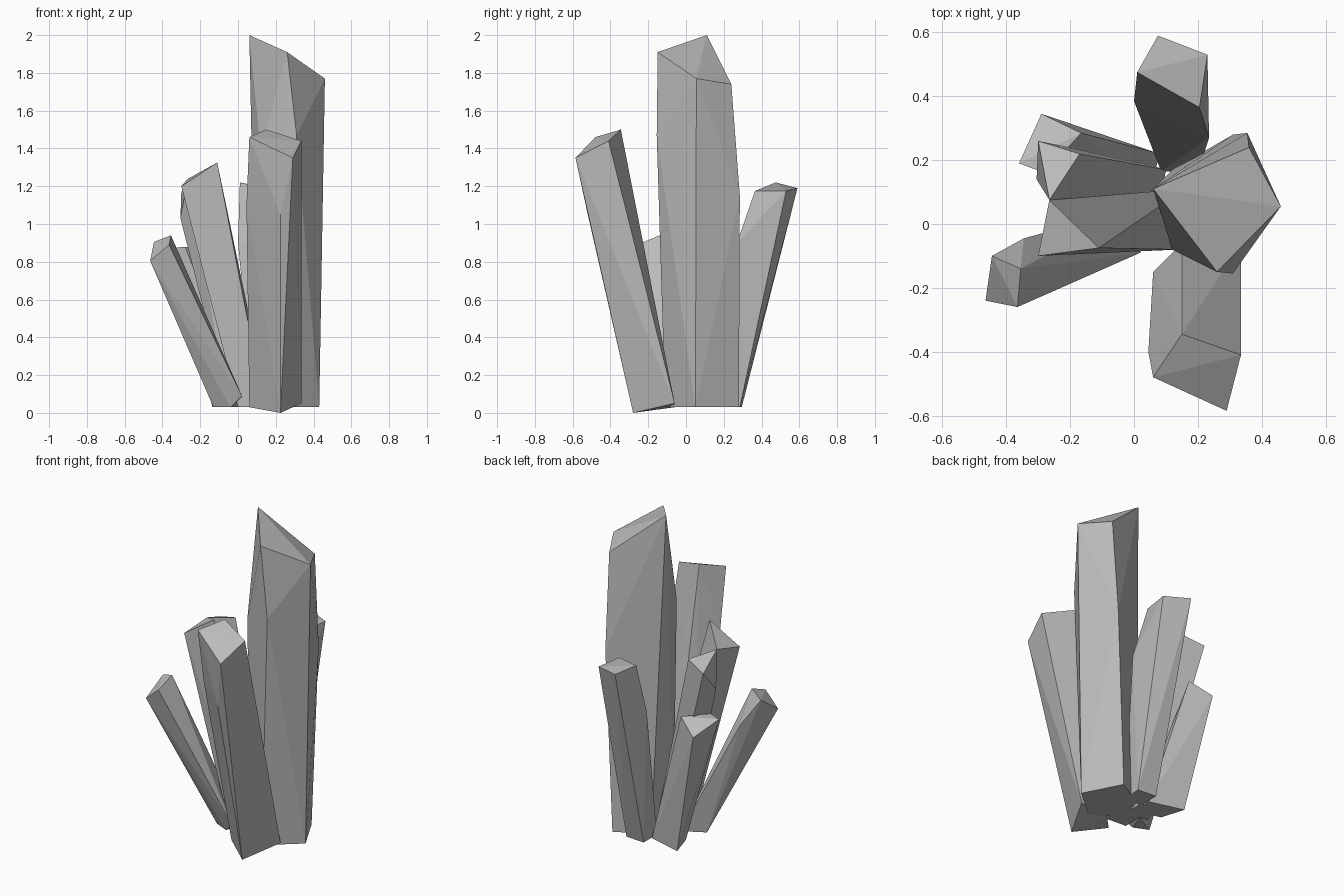
import bpy, bmesh
from math import radians

# Remove the default object
default_cube = bpy.data.objects.get("Cube")
if default_cube:
    bpy.data.objects.remove(default_cube, do_unlink=True)


def make_material(name, grey):
    """One plain grey material."""
    material = bpy.data.materials.new(name)
    material.use_nodes = True
    colour = (grey, grey, grey, 1)
    material.diffuse_color = colour
    material.node_tree.nodes["Principled BSDF"].inputs["Base Color"].default_value = colour
    return material


crystal_grey = make_material("crystal grey", .5)


def crystal(name, tip, base, shoulder=(), base_height=.03):
    """Flat-faced shard: a slanted tip, a flat base and an optional shoulder, wrapped in a hull."""
    mesh = bpy.data.meshes.new(name)
    shard = bpy.data.objects.new(name, mesh)
    bpy.context.scene.collection.objects.link(shard)
    bm = bmesh.new()
    footprint = [(x, y, base_height) for x, y in base]
    for corner in [*tip, *shoulder, *footprint]:
        bm.verts.new(corner)
    hull = bmesh.ops.convex_hull(bm, input=list(bm.verts))
    loose = [v for v in bm.verts if not v.link_faces]
    bmesh.ops.delete(bm, geom=loose, context="VERTS")
    bmesh.ops.dissolve_limit(bm, angle_limit=radians(1),
                             verts=list(bm.verts), edges=list(bm.edges))
    bmesh.ops.recalc_face_normals(bm, faces=list(bm.faces))
    bm.to_mesh(mesh)
    bm.free()
    mesh.materials.append(crystal_grey)
    return shard


# Tallest upright shard
crystal("main_crystal",
        tip=[(.06, .11, 2), (.26, -.15, 1.91), (.46, .055, 1.77), (.36, .24, 1.74)],
        shoulder=[(.31, -.155, 1.47), (.12, -.08, 1.39), (.355, .285, 1.15)],
        base=[(.43, .05), (.31, .28), (.12, .17), (.1, -.02), (.24, -.11)])

# Shard leaning to the front
crystal("front_crystal",
        tip=[(.06, -.48, 1.46), (.29, -.585, 1.35), (.335, -.41, 1.44), (.15, -.345, 1.5)],
        shoulder=[(.045, -.4, 1.1), (.225, -.52, 1.05),
                  (.225, -.28, 0), (.335, -.06, .05)],
        base=[(.06, -.15), (.15, -.06)])

# Shard leaning to the back
crystal("back_crystal",
        tip=[(.01, .475, 1.22), (.075, .59, 1.19), (.23, .53, 1.175), (.205, .365, 1.175)],
        shoulder=[(0, .385, .9), (.235, .27, .9)],
        base=[(.085, .295), (.21, .285), (.2, .16), (.085, .165)])

# Small shard leaning out to the right side
crystal("low_right_crystal",
        tip=[(-.465, -.24, .805), (-.365, -.26, .89), (-.355, -.14, .94), (-.445, -.1, .905)],
        shoulder=[(-.345, -.045, .75), (.02, -.09, .09)],
        base=[(-.13, -.02), (0, .05), (-.04, -.06)])

# Middle shard beside the tallest one
crystal("middle_crystal",
        tip=[(-.11, -.075, 1.325), (-.3, -.1, 1.2), (-.265, .075, 1.24)],
        base=[(.14, -.08), (0, -.07), (.01, .1), (.16, .11)])

# Shard behind the middle one
crystal("rear_middle_crystal",
        tip=[(-.265, .075, 1.24), (-.17, .22, 1.21), (-.3, .26, 1.167), (-.305, .14, 1.03)],
        base=[(.1, .17), (0, .2), (-.05, .06), (.08, .04)])

# Shortest shard at the back right
crystal("low_back_crystal",
        tip=[(-.29, .345, .8), (-.36, .19, .875), (-.28, .16, .878), (-.165, .285, .877)],
        base=[(-.135, .28), (.08, .22), (.05, .1), (-.09, .13)])
